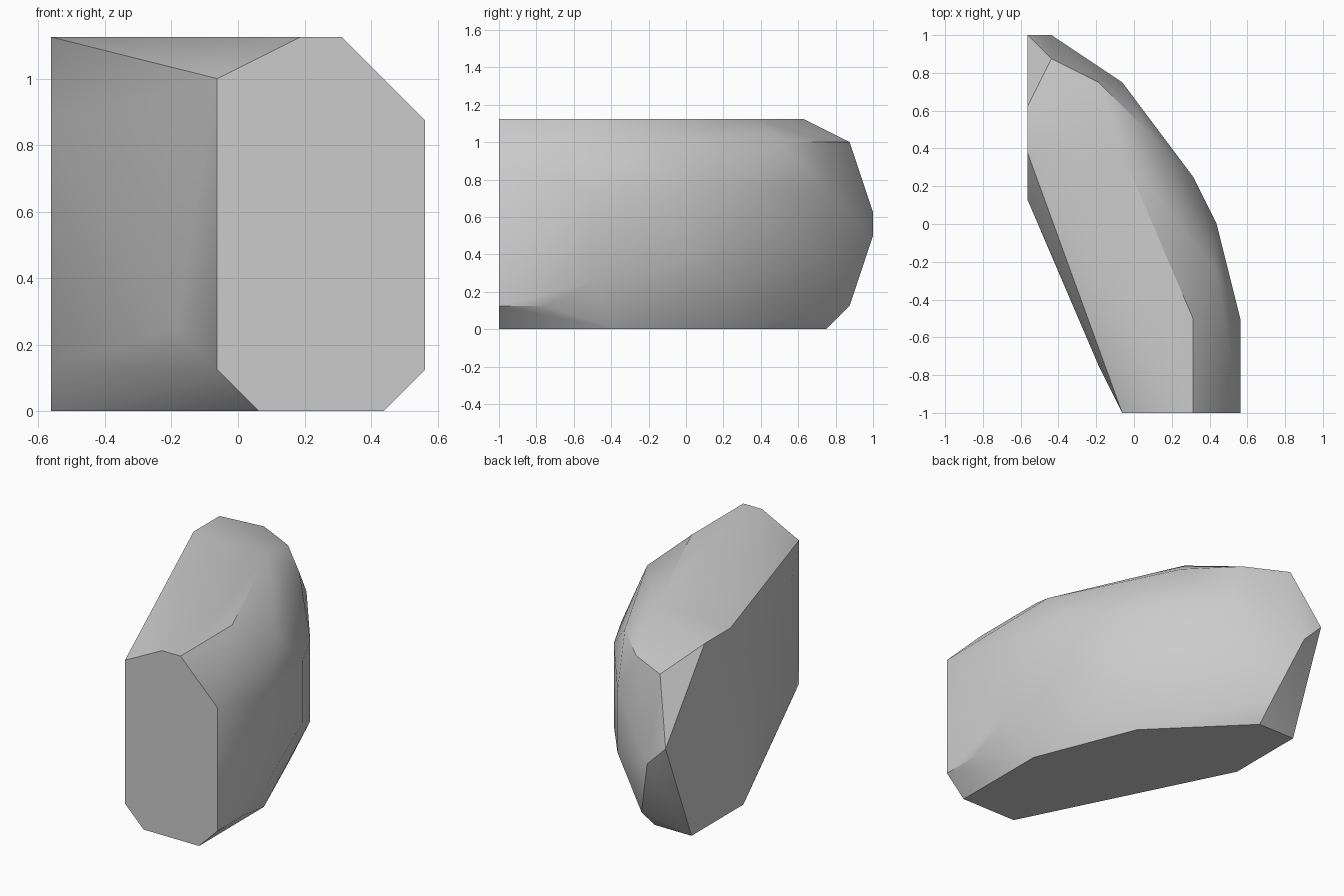
import bpy
import bmesh
from math import radians

default_cube = bpy.data.objects.get("Cube")
if default_cube:
    bpy.data.objects.remove(default_cube, do_unlink=True)

# Grid step, and the offset that centres the stone
STEP = 1 / 8
CENTRE_X, CENTRE_Y = 4.5, 8

# Corner points of each horizontal layer, listed from the base up
base = [(5, 0), (8, 0), (8, 5), (6, 10), (2, 14), (0, 14), (0, 10)]
base_chamfer = [(4, 0), (9, 0), (9, 2), (2, 15), (0, 9)]
lower_flank = [(9, 4), (7, 10), (3, 2)]
lower_waist = [(8, 8), (4, 14)]
back_tip_low = [(1, 16)]
back_tip_high = [(0, 16)]
upper_flank = [(9, 4), (8, 8), (7, 10), (4, 14)]
shoulder = [(9, 0), (3, 2), (0, 9)]
top_chamfer = [(4, 0), (8, 6), (5, 12), (3, 14), (1, 15)]
top = [(6, 0), (7, 0), (7, 4), (4, 11), (0, 13), (0, 11)]
layers = [base, base_chamfer, lower_flank, lower_waist, back_tip_low,
          back_tip_high, upper_flank, shoulder, top_chamfer, top]


def make_material(name, colour):
    material = bpy.data.materials.new(name)
    material.use_nodes = True
    material.diffuse_color = colour
    shader = next(n for n in material.node_tree.nodes if n.type == 'BSDF_PRINCIPLED')
    shader.inputs["Base Color"].default_value = colour
    return material


def make_stone(name, layers, material):
    """Wrap a tight convex skin around the layer corners."""
    bm = bmesh.new()
    for level, corners in enumerate(layers):
        for x, y in corners:
            bm.verts.new(((x - CENTRE_X) * STEP, (y - CENTRE_Y) * STEP, level * STEP))
    hull = bmesh.ops.convex_hull(bm, input=bm.verts[:])
    spare = {v for v in hull["geom_interior"] + hull["geom_unused"]
             if isinstance(v, bmesh.types.BMVert)}
    bmesh.ops.delete(bm, geom=list(spare), context='VERTS')

    # Merge coplanar triangles into clean flat facets
    bmesh.ops.dissolve_limit(bm, angle_limit=radians(1), verts=bm.verts[:], edges=bm.edges[:])
    bmesh.ops.recalc_face_normals(bm, faces=bm.faces[:])

    mesh = bpy.data.meshes.new(name)
    bm.to_mesh(mesh)
    bm.free()
    mesh.materials.append(material)
    stone = bpy.data.objects.new(name, mesh)
    bpy.context.collection.objects.link(stone)
    return stone


# Faceted stone block, soft across shallow edges and crisp on steep ones
stone = make_stone("stone_block", layers, make_material("stone_grey", (0.6, 0.6, 0.6, 1)))
bpy.ops.object.select_all(action='DESELECT')
stone.select_set(True)
bpy.context.view_layer.objects.active = stone
bpy.ops.object.shade_smooth_by_angle(angle=radians(30))
